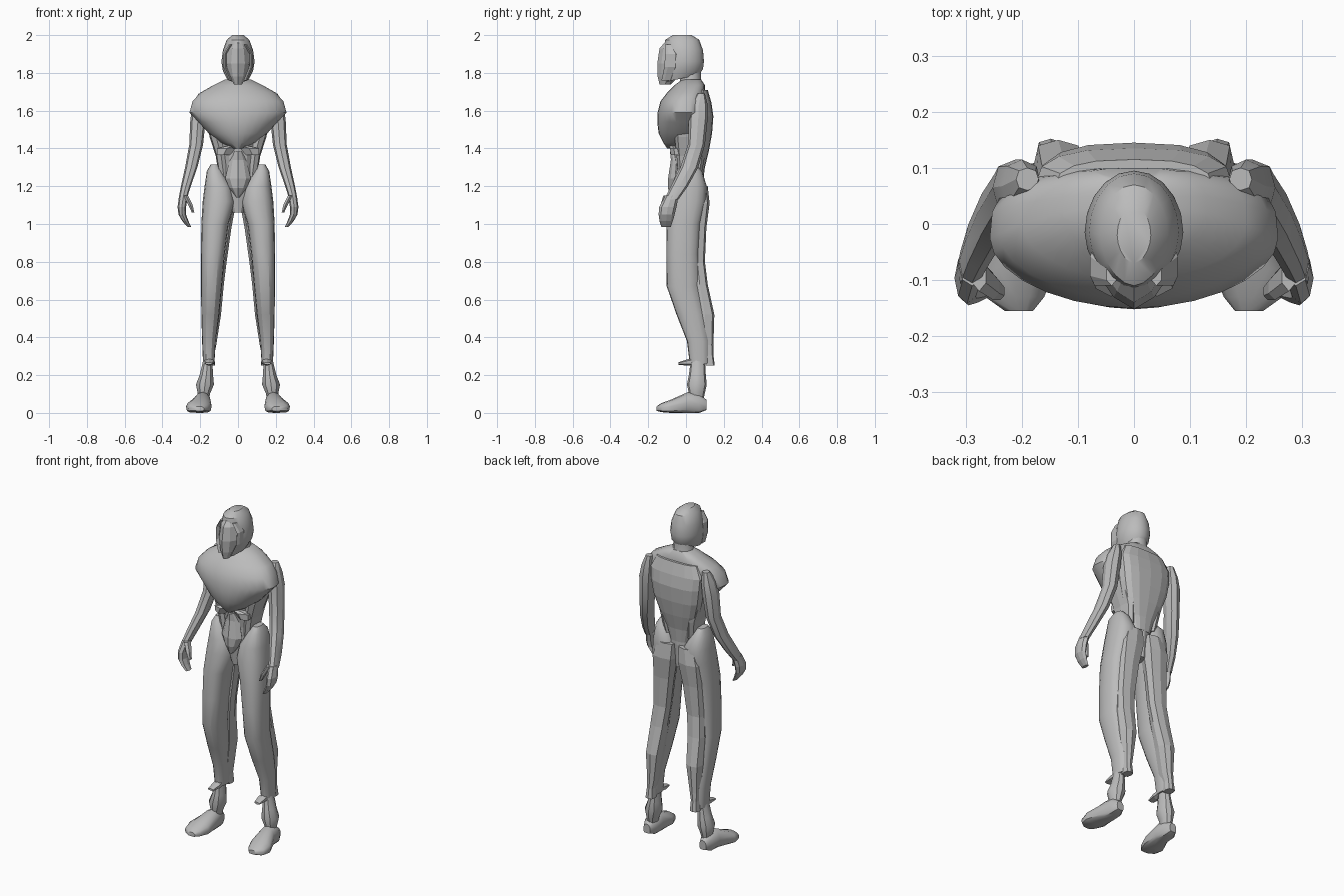
import bpy
import bmesh
import math

if "Cube" in bpy.data.objects:
    bpy.data.objects.remove(bpy.data.objects["Cube"], do_unlink=True)

grey = bpy.data.materials.new("neutral grey")
grey.use_nodes = True
grey.diffuse_color = (0.5, 0.5, 0.5, 1)
grey.node_tree.nodes["Principled BSDF"].inputs["Base Color"].default_value = grey.diffuse_color


def at(x, y, z, tilt=0):
    """One cross-section: a single x is a half width, and the paired y or z spans the section."""
    return (x if isinstance(x, tuple) else (-x, x)), y, z, tilt


def section(ring, sides, front, back):
    """Points of a superellipse whose front and back halves have their own roundness."""
    (left, right), y, z, tilt = ring
    upright = isinstance(z, tuple)
    low, high = z if upright else y
    points = []
    for i in range(sides):
        angle = math.tau * (i + 0.5 * (sides % 4 > 0)) / sides
        c, s = math.cos(angle), math.sin(angle)
        power = 2 / (front if s < 0 else back)
        u = math.copysign(abs(c) ** power, c)
        v = math.copysign(abs(s) ** power, s)
        across = (left + right) / 2 + u * (right - left) / 2
        along = (low + high) / 2 + v * (high - low) / 2
        if upright:
            points.append((across, y, along))
        else:
            points.append((across, along, z + tilt * v))
    return points


def loft(name, rings, sides=16, front=2, back=2, smooth=35, side=1):
    """Skin a row of cross-sections and cap both ends."""
    bm = bmesh.new()
    loops = [[bm.verts.new((side * x, y, z)) for x, y, z in section(r, sides, front, back)]
             for r in rings]
    for lower, upper in zip(loops, loops[1:]):
        for i in range(sides):
            j = (i + 1) % sides
            bm.faces.new((lower[i], lower[j], upper[j], upper[i]))
    bm.faces.new(loops[0])
    bm.faces.new(loops[-1])
    bmesh.ops.recalc_face_normals(bm, faces=bm.faces)
    mesh = bpy.data.meshes.new(name)
    bm.to_mesh(mesh)
    bm.free()
    mesh.materials.append(grey)
    if smooth:
        mesh.shade_smooth()
        mesh.set_sharp_from_angle(angle=math.radians(smooth))
    obj = bpy.data.objects.new(name, mesh)
    bpy.context.collection.objects.link(obj)
    return obj


def pair(name, rings, **options):
    """The same part on the left and the right."""
    loft("left_" + name, rings, side=1, **options)
    loft("right_" + name, rings, side=-1, **options)


# Head: rounded helmet, keeled face plate and cheek rims
loft("helmet", [
    at(x=.03, y=(-.07, .03), z=2),
    at(x=.06, y=(-.11, .07), z=1.975),
    at(x=.08, y=(-.12, .09), z=1.92),
    at(x=.088, y=(-.125, .095), z=1.86),
    at(x=.08, y=(-.125, .09), z=1.81, tilt=.01),
    at(x=.06, y=(-.12, .07), z=1.77, tilt=.02),
], sides=20, front=1.8)
loft("face_plate", [
    at(x=.025, y=(-.1, -.04), z=1.975),
    at(x=.05, y=(-.14, -.04), z=1.93),
    at(x=.06, y=(-.152, -.04), z=1.85),
    at(x=.045, y=(-.15, -.04), z=1.78),
    at(x=.02, y=(-.14, -.08), z=1.738),
], sides=8, front=1.4, smooth=0)
pair("cheek_rim", [
    at(x=(.03, .05), y=(-.11, -.07), z=1.95),
    at(x=(.06, .08), y=(-.11, -.04), z=1.9),
    at(x=(.058, .078), y=(-.115, -.04), z=1.83),
    at(x=(.03, .05), y=(-.13, -.07), z=1.76),
], sides=6, smooth=0)
loft("neck", [
    at(x=.055, y=(-.04, .08), z=1.82),
    at(x=.06, y=(-.03, .08), z=1.75),
    at(x=.09, y=(-.06, .1), z=1.68),
], sides=12)

# Chest: broad shell that narrows to a point below the breastbone
loft("chest_shell", [
    at(x=.07, y=(-.02, .08), z=1.765),
    at(x=.13, y=(-.06, .1), z=1.735),
    at(x=.2, y=(-.1, .1), z=1.695),
    at(x=.24, y=(-.135, .1), z=1.65),
    at(x=.257, y=(-.15, .1), z=1.59),
    at(x=.21, y=(-.152, .1), z=1.54),
    at(x=.155, y=(-.145, .09), z=1.48),
    at(x=.09, y=(-.12, .06), z=1.43),
    at(x=.03, y=(-.1, .04), z=1.4),
], sides=28, front=1.9, back=3, smooth=50)
loft("back_panel", [
    at(x=.14, y=(.02, .115), z=1.71),
    at(x=.175, y=(.01, .135), z=1.64),
    at(x=.17, y=(0, .145), z=1.57),
    at(x=.155, y=(0, .138), z=1.48),
    at(x=.125, y=(-.01, .122), z=1.39),
    at(x=.085, y=(-.01, .1), z=1.3),
    at(x=.06, y=(0, .09), z=1.22),
], sides=16, back=2.6, smooth=0)

# Waist: core, flank panels, rib bars and the diamond plate
loft("waist_core", [
    at(x=.14, y=(-.08, .1), z=1.5),
    at(x=.1, y=(-.07, .1), z=1.39),
    at(x=.085, y=(-.06, .09), z=1.3),
    at(x=.085, y=(-.06, .09), z=1.2),
    at(x=.03, y=(-.04, .08), z=1.06),
], sides=12, smooth=0)
pair("flank_panel", [
    at(x=(.1, .17), y=(-.05, .1), z=1.56),
    at(x=(.08, .15), y=(-.06, .1), z=1.46),
    at(x=(.06, .118), y=(-.05, .1), z=1.36),
    at(x=(.05, .1), y=(-.04, .08), z=1.25),
], sides=8, front=3, back=3, smooth=0)
pair("rib_bar", [
    at(x=(0, .05), y=(-.088, -.03), z=1.415),
    at(x=(0, .12), y=(-.085, 0), z=1.4),
    at(x=(.04, .115), y=(-.08, 0), z=1.365),
], sides=6, smooth=0)
loft("diamond_plate", [
    at(x=.025, y=(-.085, -.02), z=1.385),
    at(x=.045, y=(-.08, -.02), z=1.34),
    at(x=.068, y=(-.095, -.02), z=1.24),
    at(x=.045, y=(-.095, -.02), z=1.19),
    at(x=.008, y=(-.08, -.03), z=1.14),
], sides=8, front=1.5, smooth=0)

# Legs: smooth front shell over a flat-faced rear strip
pair("leg_shell", [
    at(x=(.105, .145), y=(-.02, .05), z=1.315),
    at(x=(.08, .165), y=(-.05, .085), z=1.28),
    at(x=(.03, .177), y=(-.075, .11), z=1.2),
    at(x=(.015, .187), y=(-.09, .11), z=1.12),
    at(x=(.05, .194), y=(-.102, .08), z=1),
    at(x=(.07, .196), y=(-.104, .07), z=.84),
    at(x=(.085, .196), y=(-.102, .07), z=.67),
    at(x=(.1, .194), y=(-.05, .1), z=.52),
    at(x=(.118, .19), y=(.005, .12), z=.38),
    at(x=(.125, .185), y=(.02, .12), z=.26),
], front=2.4, back=2.4, smooth=30)
pair("leg_rear_strip", [
    at(x=(.01, .13), y=(0, .115), z=1.2),
    at(x=(.01, .16), y=(.01, .125), z=1.11),
    at(x=(.035, .16), y=(.02, .108), z=.98),
    at(x=(.06, .165), y=(.02, .1), z=.8),
    at(x=(.075, .175), y=(.03, .115), z=.68),
    at(x=(.09, .18), y=(.05, .15), z=.52),
    at(x=(.115, .17), y=(.06, .145), z=.36),
    at(x=(.125, .17), y=(.08, .145), z=.31),
    at(x=(.122, .175), y=(.09, .152), z=.25),
], sides=8, front=3, back=3, smooth=0)
pair("shin_fin", [
    at(x=(.13, .18), y=.07, z=(.25, .3)),
    at(x=(.125, .18), y=.01, z=(.25, .285)),
    at(x=(.135, .175), y=-.04, z=(.255, .268)),
], sides=6, smooth=0)
pair("ankle", [
    at(x=(.135, .185), y=(.025, .1), z=.28),
    at(x=(.13, .205), y=(.015, .105), z=.2),
    at(x=(.125, .225), y=(.005, .11), z=.15),
    at(x=(.145, .215), y=(.015, .1), z=.105),
    at(x=(.155, .21), y=(.02, .09), z=.06),
], sides=10)
pair("foot", [
    at(x=(.165, .21), y=.108, z=(.015, .07)),
    at(x=(.148, .23), y=.07, z=(0, .1)),
    at(x=(.143, .235), y=.01, z=(0, .11)),
    at(x=(.14, .275), y=-.08, z=(0, .07)),
    at(x=(.16, .265), y=-.13, z=(.004, .052)),
    at(x=(.18, .23), y=-.155, z=(.01, .035)),
], sides=12, front=4, smooth=40)

# Arms: lean, bent slightly forward, with hooked fingers and thumb
pair("arm", [
    at(x=(.17, .21), y=(.06, .1), z=1.69),
    at(x=(.165, .235), y=(.02, .115), z=1.63),
    at(x=(.17, .252), y=(.015, .115), z=1.56),
    at(x=(.185, .258), y=(.01, .1), z=1.42),
    at(x=(.215, .28), y=(-.03, .065), z=1.3),
    at(x=(.25, .302), y=(-.08, .01), z=1.2),
    at(x=(.272, .315), y=(-.115, -.04), z=1.13),
], sides=8, front=2.4, back=2.4, smooth=25)
pair("hand", [
    at(x=(.265, .312), y=(-.11, -.04), z=1.15),
    at(x=(.275, .32), y=(-.142, -.05), z=1.09),
    at(x=(.275, .315), y=(-.145, -.06), z=1.05),
    at(x=(.262, .295), y=(-.14, -.07), z=1.015),
    at(x=(.248, .268), y=(-.13, -.08), z=.985),
], sides=8, smooth=0)
pair("thumb", [
    at(x=(.262, .29), y=(-.12, -.06), z=1.15),
    at(x=(.238, .265), y=(-.135, -.09), z=1.1),
    at(x=(.23, .245), y=(-.135, -.105), z=1.06),
], sides=6, smooth=0)
